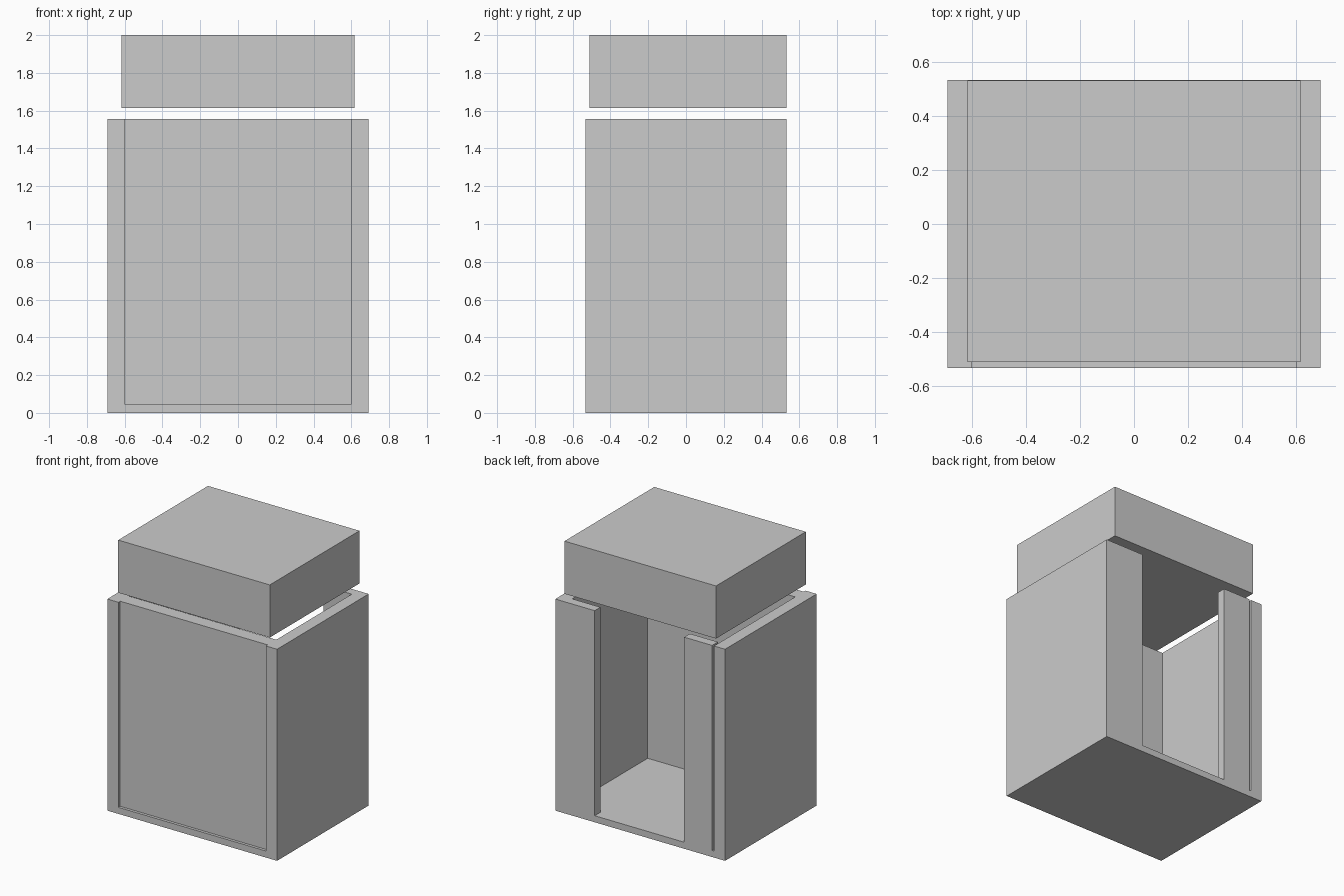
import bpy, bmesh

if "Cube" in bpy.data.objects:
    bpy.data.objects.remove(bpy.data.objects["Cube"])

W, D, H = 0.69, 0.532, 1.555      # outer half width, half depth, wall height
IN, FLOOR = 0.60, 0.048           # inner half width, floor thickness


def finish(name, bm):
    bmesh.ops.recalc_face_normals(bm, faces=bm.faces)
    me = bpy.data.meshes.new(name)
    bm.to_mesh(me)
    bm.free()
    ob = bpy.data.objects.new(name, me)
    bpy.context.collection.objects.link(ob)
    return ob


def box(name, x0, x1, y0, y1, z0, z1):
    bm = bmesh.new()
    bmesh.ops.create_cube(bm, size=1)
    bmesh.ops.scale(bm, vec=(x1 - x0, y1 - y0, z1 - z0), verts=bm.verts)
    bmesh.ops.translate(bm, vec=((x0 + x1) / 2, (y0 + y1) / 2, (z0 + z1) / 2),
                        verts=bm.verts)
    return finish(name, bm)


# Side walls and floor: one U profile extruded front to back
profile = [(-W, 0), (W, 0), (W, H), (IN, H), (IN, FLOOR),
           (-IN, FLOOR), (-IN, H), (-W, H)]
bm = bmesh.new()
face = bm.faces.new([bm.verts.new((x, -D, z)) for x, z in profile])
ext = bmesh.ops.extrude_face_region(bm, geom=[face], use_keep_orig=True)
bmesh.ops.translate(bm, vec=(0, 2 * D, 0),
                    verts=[g for g in ext["geom"] if isinstance(g, bmesh.types.BMVert)])
finish("side_walls_and_floor", bm)

# Front panel, slightly recessed between the walls
box("front_panel", -IN, IN, -0.511, -0.412, FLOOR, H)

# Back posts either side of the opening; one leaves a thin slot beside the wall
for name, x0, x1 in (("back_post_right", 0.37, IN), ("back_post_left", -0.585, -0.358)):
    box(name, x0, x1, 0.465, D, FLOOR, H)

# Raised top block
box("top_block", -0.616, 0.616, -0.511, 0.531, 1.613, 2.0)
